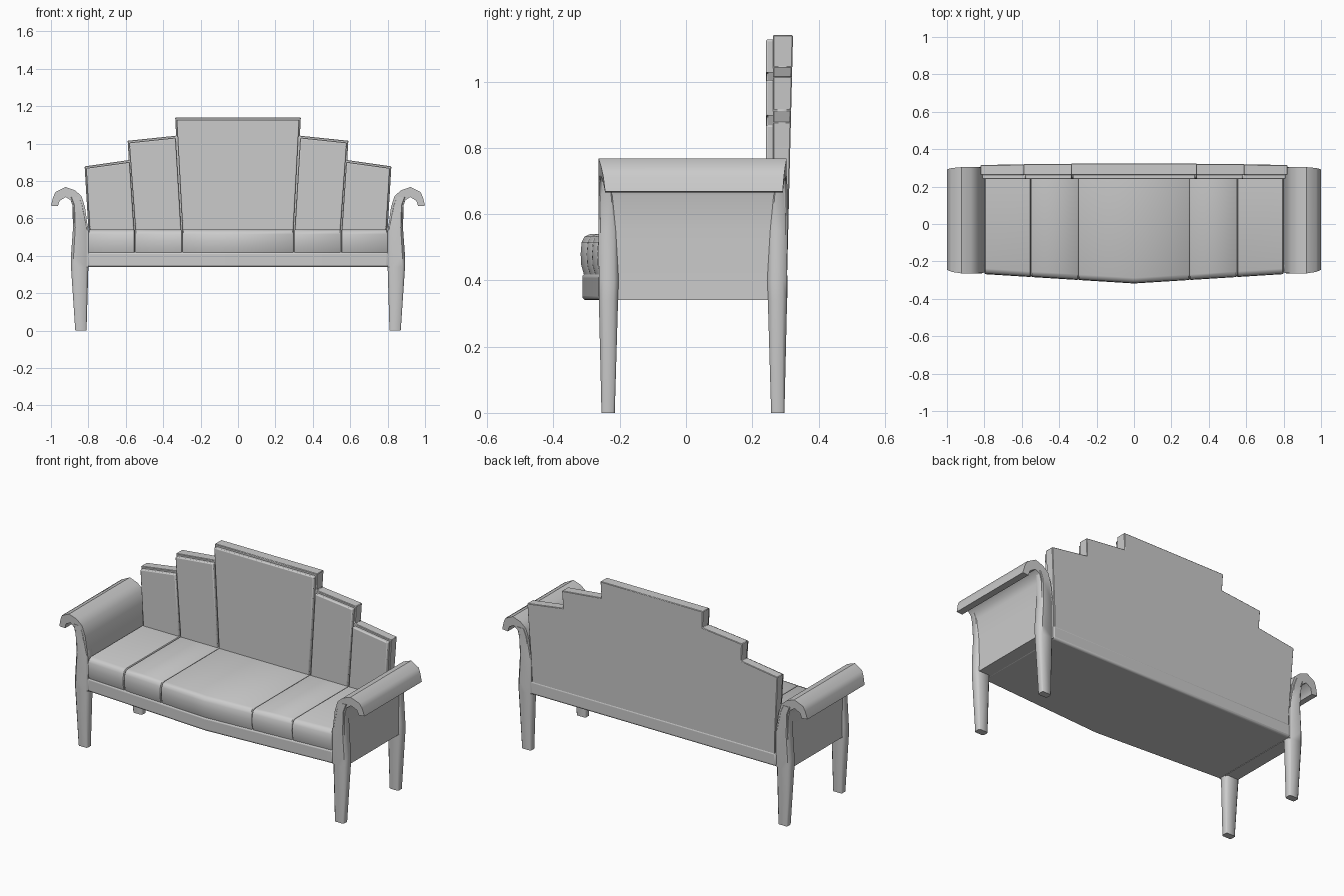
import bpy, bmesh, math

if "Cube" in bpy.data.objects:
    bpy.data.objects.remove(bpy.data.objects["Cube"])


def loft(name, rings, bevel=0.0, segments=2):
    """Skin a list of equal-length closed rings, cap both ends, smooth by angle."""
    bm = bmesh.new()
    vr = [[bm.verts.new(p) for p in ring] for ring in rings]
    n = len(rings[0])
    for a, b in zip(vr, vr[1:]):
        for i in range(n):
            j = (i + 1) % n
            bm.faces.new((a[i], a[j], b[j], b[i]))
    bm.faces.new(vr[0])
    bm.faces.new(vr[-1])
    bmesh.ops.recalc_face_normals(bm, faces=bm.faces)
    me = bpy.data.meshes.new(name)
    bm.to_mesh(me)
    bm.free()
    ob = bpy.data.objects.new(name, me)
    bpy.context.collection.objects.link(ob)
    if bevel:
        m = ob.modifiers.new("bevel", 'BEVEL')
        m.width, m.segments = bevel, segments
        m.limit_method = 'ANGLE'
        m.angle_limit = math.radians(40)
    bpy.ops.object.select_all(action='DESELECT')
    ob.select_set(True)
    bpy.context.view_layer.objects.active = ob
    bpy.ops.object.shade_smooth_by_angle(angle=math.radians(45))
    return ob


def chamfered_rect(x0, x1, y0, y1, z, c):
    return [(x0 + c, y0, z), (x1 - c, y0, z), (x1, y0 + c, z), (x1, y1 - c, z),
            (x1 - c, y1, z), (x0 + c, y1, z), (x0, y1 - c, z), (x0, y0 + c, z)]


def front_y(x):
    """Front line of the seat, bowed to a shallow point in the middle."""
    return -0.318 + 0.05 * abs(x) / 0.8


# Scrolled arm cross-section: x, z, and how far the ends are drawn in
ARM = [(0.80, 0.34, .004), (0.80, 0.53, .004), (0.818, 0.66, .002), (0.837, 0.72, 0),
       (0.872, 0.75, 0), (0.922, 0.768, 0), (0.975, 0.742, .008), (0.988, 0.715, .014),
       (1.0, 0.668, .02), (0.963, 0.665, .02), (0.953, 0.695, .014), (0.92, 0.714, .008),
       (0.892, 0.695, .004), (0.882, 0.655, .004), (0.877, 0.55, .006), (0.88, 0.34, .006)]

# Post sections: z, x range, y range (front), chamfer
POST = [(0.0, 0.81, 0.87, -0.255, -0.215, .006), (0.34, 0.80, 0.893, -0.263, -0.205, .014),
        (0.40, 0.80, 0.893, -0.263, -0.203, .014), (0.55, 0.802, 0.882, -0.264, -0.205, .012),
        (0.67, 0.822, 0.886, -0.264, -0.215, .012), (0.715, 0.842, 0.90, -0.263, -0.225, .01)]

for s, side in ((1, "right"), (-1, "left")):
    loft(f"{side}_arm", [[(s * x, -0.264 + d, z) for x, z, d in ARM],
                         [(s * x, 0.304 - d * 0.6, z) for x, z, d in ARM]])
    # Front and back legs running up into the arm
    for back, label in ((False, "front"), (True, "back")):
        rings = []
        for z, x0, x1, y0, y1, c in POST:
            ring = chamfered_rect(x0, x1, y0, y1, z, c)
            rings.append([(s * x, 0.042 - y if back else y, z) for x, y, z in ring])
        loft(f"{side}_{label}_leg", rings)

# Seat rail with the bowed front
xs = (-0.805, 0, 0.805)
rail = [(x, front_y(x) + 0.005) for x in xs] + [(0.805, 0.307), (-0.805, 0.307)]
loft("seat_rail", [[(x, y, z) for x, y in rail] for z in (0.34, 0.421)], 0.012, 3)

# Padded seat sections: y-z section swept in x
PAD = [(0.010, 0.418), (0.002, 0.445), (0.0, 0.48), (0.003, 0.515), (0.012, 0.532), (0.03, 0.54)]
EDGES = [-0.80, -0.55, -0.297, 0.297, 0.55, 0.80]
for i, (a, b) in enumerate(zip(EDGES, EDGES[1:])):
    a, b = a + 0.001, b - 0.001
    stations = [a, a + 0.004] + ([0] if a < 0 < b else []) + [b - 0.004, b]
    rings = []
    for x in stations:
        e = 0.004 if x in (a, b) else 0
        ring = [(x, front_y(x) + dy + e, z - (e if z > 0.5 else 0)) for dy, z in PAD]
        rings.append(ring + [(x, 0.27, 0.54 - e), (x, 0.27, 0.418)])
    loft(f"seat_pad_{i + 1}", rings)

# Stepped fan-shaped back shell
HALF = [(0.795, 0.41), (0.80, 0.54), (0.82, 0.878), (0.584, 0.912), (0.59, 1.015),
        (0.331, 1.042), (0.336, 1.14)]
outline = HALF + [(-x, z) for x, z in reversed(HALF)]
loft("back_shell", [[(x, 0.262, z) for x, z in outline],
                    [(x, 0.305 + 0.018 * (z - 0.41) / 0.73, z) for x, z in outline]], 0.003, 1)

# Padded back panels in front of the shell
PANELS = {
    "centre_back_pad": [(-0.294, 0.5), (0.294, 0.5), (0.327, 1.127), (-0.327, 1.127)],
    "inner_back_pad": [(0.302, 0.5), (0.545, 0.5), (0.581, 1.004), (0.334, 1.030)],
    "outer_back_pad": [(0.553, 0.5), (0.79, 0.5), (0.811, 0.868), (0.58, 0.900)],
}
for name, pts in PANELS.items():
    for s in ((1,) if "centre" in name else (1, -1)):
        label = name if "centre" in name else ("right_" if s > 0 else "left_") + name
        loft(label, [[(s * x, y, z) for x, z in pts] for y in (0.241, 0.27)], 0.006, 2)
